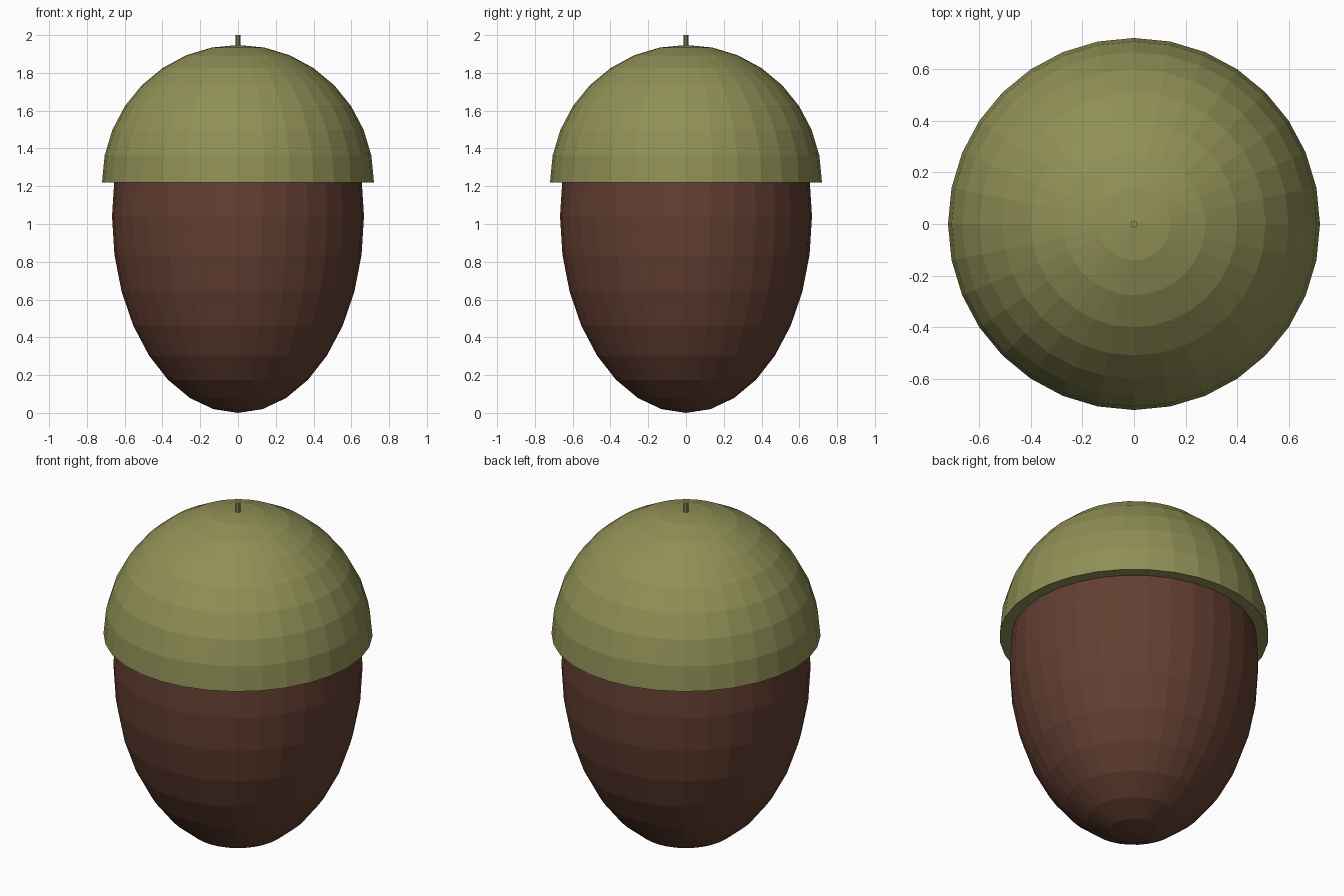
import bpy, bmesh, math

if "Cube" in bpy.data.objects:
    bpy.data.objects.remove(bpy.data.objects["Cube"])

SIDES = 32
STEP = math.radians(11.25)


def material(name, rgb):
    m = bpy.data.materials.new(name)
    m.diffuse_color = (*rgb, 1)
    m.use_nodes = True
    m.node_tree.nodes["Principled BSDF"].inputs["Base Color"].default_value = m.diffuse_color
    return m


def lathe(name, profile, mat, sides=SIDES):
    """Spin an (r, z) profile about z into flat-shaded faces."""
    bm = bmesh.new()
    verts = [bm.verts.new((r, 0, z)) for r, z in profile]
    edges = [bm.edges.new(p) for p in zip(verts, verts[1:])]
    bmesh.ops.spin(bm, geom=verts + edges, cent=(0, 0, 0), axis=(0, 0, 1),
                   angle=math.tau, steps=sides, use_duplicate=False)
    bmesh.ops.remove_doubles(bm, verts=bm.verts[:], dist=1e-4)
    bmesh.ops.recalc_face_normals(bm, faces=bm.faces[:])
    me = bpy.data.meshes.new(name)
    bm.to_mesh(me)
    bm.free()
    me.materials.append(mat)
    ob = bpy.data.objects.new(name, me)
    bpy.context.collection.objects.link(ob)
    return ob


brown = material("nut brown", (0.127, 0.05, 0.032))
green = material("olive green", (0.28, 0.28, 0.095))

# nut: long half ellipsoid, one ring further up inside the cap, closed on top
nut = [(0.667 * math.sin(k * STEP), 1.04 - 1.04 * math.cos(k * STEP))
       for k in range(10)]
lathe("nut", nut + [(0, nut[-1][1])], brown)

# cap: hemisphere with a flat underside
cap = [(0.72 * math.cos(k * STEP), 1.22 + 0.728 * math.sin(k * STEP))
       for k in range(9)]
lathe("cap", [(0, 1.22)] + cap, green)

# stem: tiny cylinder on top
lathe("stem", [(0, 1.93), (0.013, 1.93), (0.013, 2.0), (0, 2.0)], green, 8)
